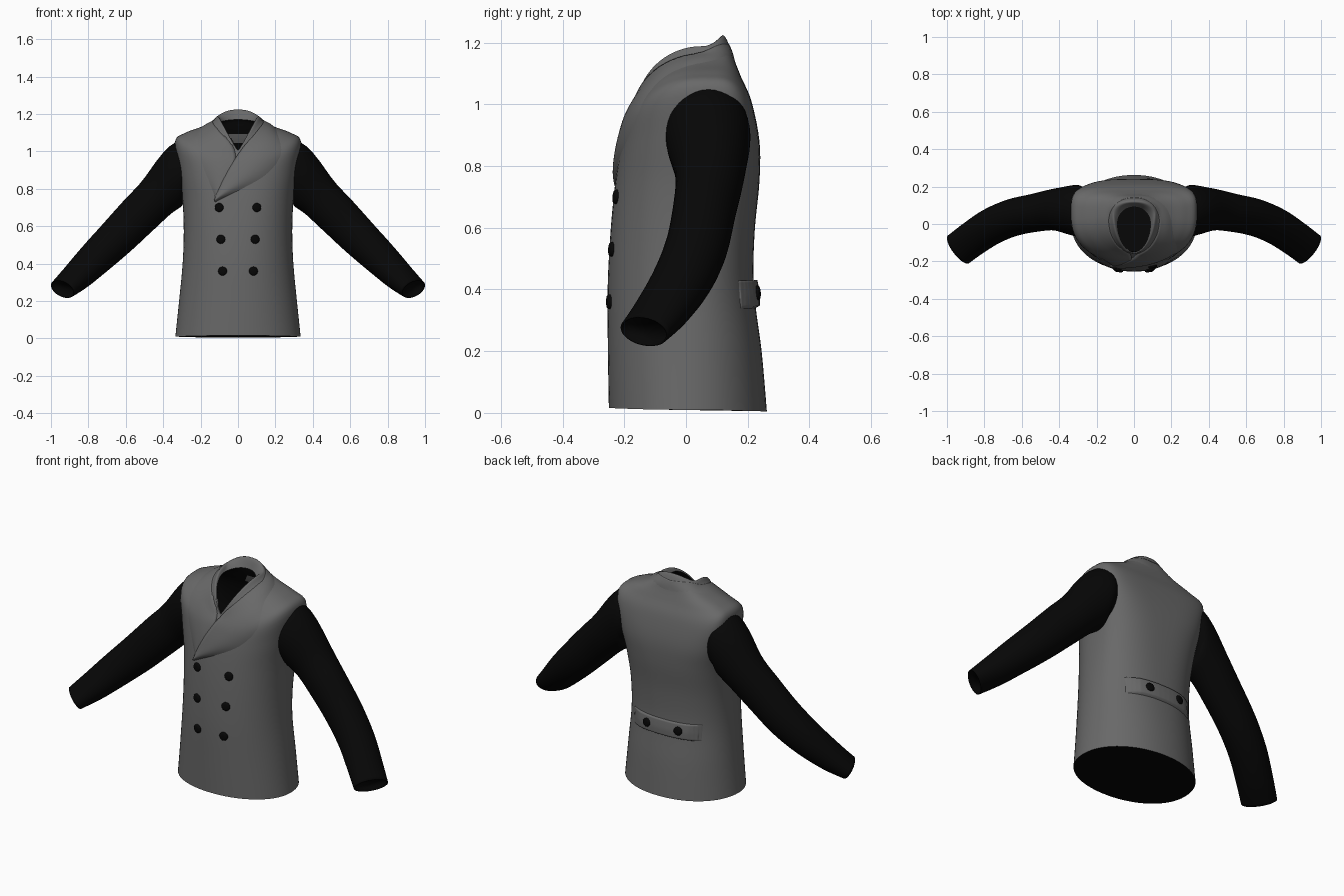
import bpy, math
from mathutils import Vector
from mathutils.bvhtree import BVHTree

if "Cube" in bpy.data.objects:
    bpy.data.objects.remove(bpy.data.objects["Cube"])


def material(name, value):
    m = bpy.data.materials.new(name)
    m.use_nodes = True
    col = (value, value, value, 1)
    m.diffuse_color = col
    bsdf = m.node_tree.nodes["Principled BSDF"]
    bsdf.inputs["Base Color"].default_value = col
    bsdf.inputs["Roughness"].default_value = 0.8
    return m


GREY = material("grey wool", 0.14)
BLACK = material("black cloth", 0.002)


def spline(keys, steps):
    """Catmull-Rom through tuples of any length."""
    out = []
    for i in range(len(keys) - 1):
        a, b, c, d = (keys[min(max(i + k, 0), len(keys) - 1)] for k in (-1, 0, 1, 2))
        for s in range(steps):
            t = s / steps
            out.append(tuple(
                q + 0.5 * t * (r - p + t * (2 * p - 5 * q + 4 * r - u + t * (3 * (q - r) + u - p)))
                for p, q, r, u in zip(a, b, c, d)))
    out.append(tuple(keys[-1]))
    return out


def skin(name, rings, mat, closed=True, flip=False, cap=False):
    """Skin a list of equal point rows with quads."""
    n = len(rings[0])
    verts = [tuple(p) for ring in rings for p in ring]
    faces = []
    for r in range(len(rings) - 1):
        for i in range(n if closed else n - 1):
            j = (i + 1) % n
            f = (r * n + i, r * n + j, (r + 1) * n + j, (r + 1) * n + i)
            faces.append(f[::-1] if flip else f)
    if cap:
        end = tuple(range(len(verts) - n, len(verts)))
        faces.append(end[::-1] if flip else end)
    me = bpy.data.meshes.new(name)
    me.from_pydata(verts, [], faces)
    me.materials.append(mat)
    me.polygons.foreach_set("use_smooth", [True] * len(faces))
    me.update()
    ob = bpy.data.objects.new(name, me)
    bpy.context.scene.collection.objects.link(ob)
    return ob


def body_ring(row, count=72):
    """Section with separate front and back depth, height and squareness."""
    hw, yf, yb, yc, zf, zs, zb, q, ef, eb = row
    ring = []
    for i in range(count):
        a = 2 * math.pi * i / count
        c, s = math.cos(a), math.sin(a)
        front = s < 0
        e = ef if front else eb
        w = abs(c) ** (q if front else q + 1)
        depth = (yc - yf) if front else (yb - yc)
        end = zf if front else zb
        ring.append((hw * math.copysign(abs(c) ** e, c),
                     yc + depth * math.copysign(abs(s) ** e, s),
                     end + (zs - end) * w))
    return ring


# Torso rows: half width, front y, back y, side y, front z, side z, back z,
# blend, front squareness, back squareness
rows = [
    (.335, -.25, .262, .0, .016, .01, .005, 2, .97, .96),
    (.315, -.253, .245, .0, .2, .2, .2, 2, .96, .93),
    (.296, -.254, .22, .0, .4, .4, .4, 2, .94, .88),
    (.29, -.245, .222, .01, .58, .58, .58, 2, .9, .8),
    (.298, -.23, .238, .03, .74, .75, .75, 2, .85, .7),
    (.32, -.212, .238, .05, .86, .9, .88, 2, .8, .58),
    (.336, -.192, .212, .06, .94, 1.055, 1.01, 2, .78, .5),
    (.28, -.178, .18, .06, .975, 1.1, 1.085, 1.7, .82, .58),
    (.2, -.167, .16, .06, .99, 1.13, 1.135, 1.4, .9, .7),
    (.138, -.16, .143, .055, 1.0, 1.16, 1.185, 1.2, .95, .85),
    (.11, -.157, .118, .05, 1.005, 1.188, 1.224, 1.1, 1, .9),
    (.088, -.15, .09, .0, 1.0, 1.16, 1.17, 1.1, 1.05, .95),
]
torso = skin("coat_body", [body_ring(r) for r in spline(rows, 5)], GREY)

# Dark lining just inside the shell, from the neck down to a closed hem
d = .014
inset = [(r[0] - d, r[1] + d, r[2] - d, r[3], r[4] - d, r[5] - d, r[6] - d, *r[7:]) for r in rows[1:-2]]
lining = skin("lining", [body_ring(r) for r in reversed(spline([rows[0]] + inset + [rows[-1]], 5))], BLACK)
skin("hem_lining", [body_ring(rows[0])], BLACK, flip=True, cap=True)

# Grey patch of cloth inside the back of the neck
lining.data.materials.append(GREY)
for f in lining.data.polygons:
    if f.center.y > .1 and abs(f.center.x) < .06 and 1.045 < f.center.z < 1.09:
        f.material_index = 1

tree = BVHTree.FromPolygons([v.co for v in torso.data.vertices],
                            [tuple(p.vertices) for p in torso.data.polygons])


def snap(p, offset):
    co, no, _, _ = tree.find_nearest(Vector(p))
    return co + no * offset


def pad(name, inner, outer, height, flip, profile):
    """Raised strip of cloth between two guide curves, laid on the torso."""
    n = 12
    pairs = list(zip(spline(inner, 8), spline(outer, 8)))
    out = []
    for i, (a, b) in enumerate(pairs):
        a, b = Vector(a), Vector(b)
        s = i / (len(pairs) - 1)
        out.append([snap(a, -.006)] +
                   [snap(a.lerp(b, k / n), height * profile(k / n, s)) for k in range(n + 1)])
    return skin(name, out, GREY, closed=False, flip=flip)


# Shawl collar: thin round the neck, the left lapel crosses over the right one
def roll(t, s):
    ramp = min(1, .1 + 1.3 * s)
    return ramp * ((0.7 + 0.6 * math.sin(math.pi * t)) * (1 - t ** 4)) - .15 * t


neck_in = [(0, .14, 1.19), (.118, .075, 1.175), (.115, -.03, 1.12)]
neck_out = [(0, .17, 1.12), (.17, .1, 1.14), (.215, -.06, 1.07)]
left_in = neck_in + [(.02, -.16, 1.01), (-.06, -.2, .88), (-.13, -.23, .74)]
left_out = neck_out + [(.235, -.14, .97), (.14, -.21, .86), (-.125, -.23, .73)]
right_in = neck_in + [(.02, -.16, 1.01), (.03, -.2, .9), (.1, -.22, .77)]
right_out = neck_out + [(.215, -.14, .98), (.175, -.19, .87), (.125, -.23, .75)]
pad("left_lapel", left_in, left_out, .014, True, roll)
pad("right_lapel", [(-x, y, z) for x, y, z in right_in],
    [(-x, y, z) for x, y, z in right_out], .008, False, roll)

# Half belt across the back, fading into the cloth at its ends
xs = [-.265 + .051 * i for i in range(11)]
pad("back_belt", [(x, .23, .43) for x in xs], [(x, .24, .34) for x in xs], .017, False,
    lambda t, s: (.75 + .25 * math.sin(math.pi * t)) * min(1, 5 * s, 5 * (1 - s)) if t < .95 else -.3)

# Sleeves: centre x, y, z, horizontal radius, vertical radius
arm = [
    (.26, .07, .905, .12, .14), (.31, .072, .893, .137, .163), (.42, .077, .77, .112, .12),
    (.53, .06, .66, .102, .112), (.65, .034, .538, .1, .104), (.76, -.012, .431, .098, .093),
    (.86, -.077, .333, .095, .077), (.938, -.135, .264, .093, .058),
]


def sleeve(name, side):
    path = spline(arm, 5)
    rings = []
    for i, (x, y, z, rh, rv) in enumerate(path):
        a, b = path[max(i - 1, 0)], path[min(i + 1, len(path) - 1)]
        tan = (Vector(b[:3]) - Vector(a[:3])).normalized()
        tan = Vector((1, 0, 0)).lerp(tan, min(1, max(0, i - 4) / 7)).normalized()
        h = Vector((0, 0, 1)).cross(tan).normalized()
        v = tan.cross(h)
        ring = []
        for j in range(40):
            t = 2 * math.pi * j / 40
            p = Vector((x, y, z)) + h * rh * math.cos(t) + v * rv * math.sin(t)
            ring.append(Vector((p.x * side, p.y, p.z)))
        rings.append(ring)
    # Cuff turned in to a shallow recess
    centre = sum(rings[-1], Vector()) / 40
    rings.append([p.lerp(centre, .08) for p in rings[-1]])
    inward = Vector((-.012 * side, .008, .01))
    rings.append([p + inward for p in rings[-1]])
    skin(name, rings, BLACK, flip=side < 0, cap=True)


sleeve("left_sleeve", 1)
sleeve("right_sleeve", -1)


# Buttons: domed discs facing along the cloth normal
def button(name, x, z, face, lift=0.0):
    co, no, _, _ = tree.ray_cast(Vector((x, face, z)), Vector((0, -face, 0)))
    rot = no.to_track_quat("Z", "Y")
    profile = [(.023, -.008), (.024, .004), (.02, .009), (.012, .011)]
    rings = [[co + rot @ Vector((r * math.cos(t), r * math.sin(t), h + lift))
              for t in (2 * math.pi * k / 20 for k in range(20))] for r, h in profile]
    skin(name, rings, BLACK, cap=True)


for side, label in ((1, "left"), (-1, "right")):
    for i, z in enumerate((.70, .53, .36)):
        button(f"front_button_{label}_{i + 1}", side * (.1 - .009 * i), z, -1)
    button(f"belt_button_{label}", side * .095 - .01, .388, 1, .015)
